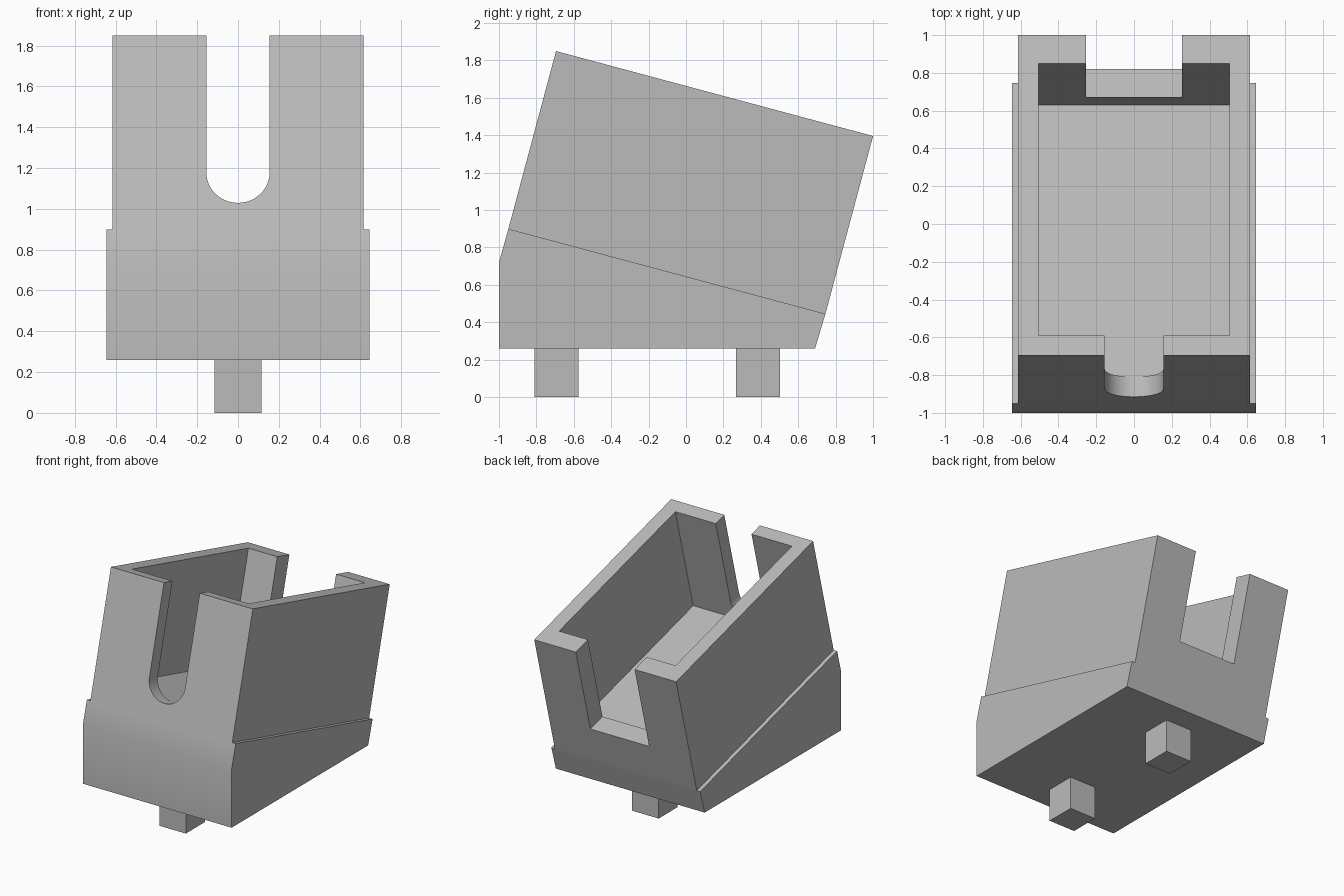
import bpy, bmesh, math
from mathutils import Matrix

if "Cube" in bpy.data.objects:
    bpy.data.objects.remove(bpy.data.objects["Cube"])

grey = bpy.data.materials.new("plain grey")
grey.use_nodes = True
grey.diffuse_color = (0.5, 0.5, 0.5, 1)
grey.node_tree.nodes["Principled BSDF"].inputs["Base Color"].default_value = (0.5, 0.5, 0.5, 1)

# Tilted frame: origin at the front of the rim, y along the rim, z out of the opening
TILT = Matrix.Translation((0, -0.695, 1.85)) @ Matrix.Rotation(math.radians(-15), 4, "X")
LENGTH, HEIGHT, DEPTH = 1.755, 0.984, 0.85
FRONT_WALL, BACK_WALL = 0.109, 0.155


def prism(name, points, offset, matrix=Matrix()):
    """Extrude a flat outline of 3D points along an offset."""
    bm = bmesh.new()
    face = bm.faces.new([bm.verts.new(p) for p in points])
    new = bmesh.ops.extrude_face_region(bm, geom=[face])["geom"]
    bmesh.ops.translate(bm, vec=offset, verts=[v for v in new if isinstance(v, bmesh.types.BMVert)])
    bmesh.ops.recalc_face_normals(bm, faces=bm.faces)
    bm.transform(matrix)
    mesh = bpy.data.meshes.new(name)
    bm.to_mesh(mesh)
    bm.free()
    mesh.materials.append(grey)
    obj = bpy.data.objects.new(name, mesh)
    bpy.context.collection.objects.link(obj)
    return obj


def block(name, half_x, y0, y1, z0, z1, matrix=Matrix()):
    outline = [(-half_x, y0, z0), (half_x, y0, z0), (half_x, y1, z0), (-half_x, y1, z0)]
    return prism(name, outline, (0, 0, z1 - z0), matrix)


def activate(obj):
    bpy.ops.object.select_all(action="DESELECT")
    obj.select_set(True)
    bpy.context.view_layer.objects.active = obj


def cut(obj, cutter):
    cutter.hide_render = True
    mod = obj.modifiers.new("cut", "BOOLEAN")
    mod.operation, mod.solver, mod.object = "DIFFERENCE", "EXACT", cutter
    activate(obj)
    bpy.ops.object.modifier_apply(modifier=mod.name)
    bpy.data.objects.remove(cutter)


# Open holder with a deep pocket
holder = block("holder_shell", 0.615, 0, LENGTH, -HEIGHT, 0, TILT)
cut(holder, block("pocket_cutter", 0.505, FRONT_WALL, LENGTH - BACK_WALL, -DEPTH, 0.2, TILT))

# Square notch in the back wall
cut(holder, block("notch_cutter", 0.255, LENGTH - BACK_WALL - 0.1, LENGTH + 0.1, -0.695, 0.2, TILT))

# Round-bottomed slot in the front wall, level with the pocket floor
R, STEPS = 0.155, 24
arc = [math.pi * (1 + i / STEPS) for i in range(STEPS + 1)]
slot = [(R * math.cos(a), -0.1, R - DEPTH + R * math.sin(a)) for a in arc]
slot += [(R, -0.1, 0.2), (-R, -0.1, 0.2)]
cut(holder, prism("slot_cutter", slot, (0, 0.1 + FRONT_WALL + 0.05, 0), TILT))

# Wedge base, with its top along the tilted seam
front_seam = TILT @ Matrix.Translation((0, 0, -HEIGHT)).translation
back_seam = TILT @ Matrix.Translation((0, LENGTH, -HEIGHT)).translation
side = [(-1, 0.26), (0.69, 0.26), back_seam.yz, front_seam.yz, (-1, 0.72)]
base = prism("wedge_base", [(-0.645, y, z) for y, z in side], (1.29, 0, 0))

for obj in (holder, base):
    activate(obj)
    bpy.ops.object.shade_smooth_by_angle(angle=math.radians(30))

# Square pegs underneath
for name, y in (("front_peg", -0.693), ("back_peg", 0.385)):
    block(name, 0.115, y - 0.1175, y + 0.1175, 0, 0.26)
